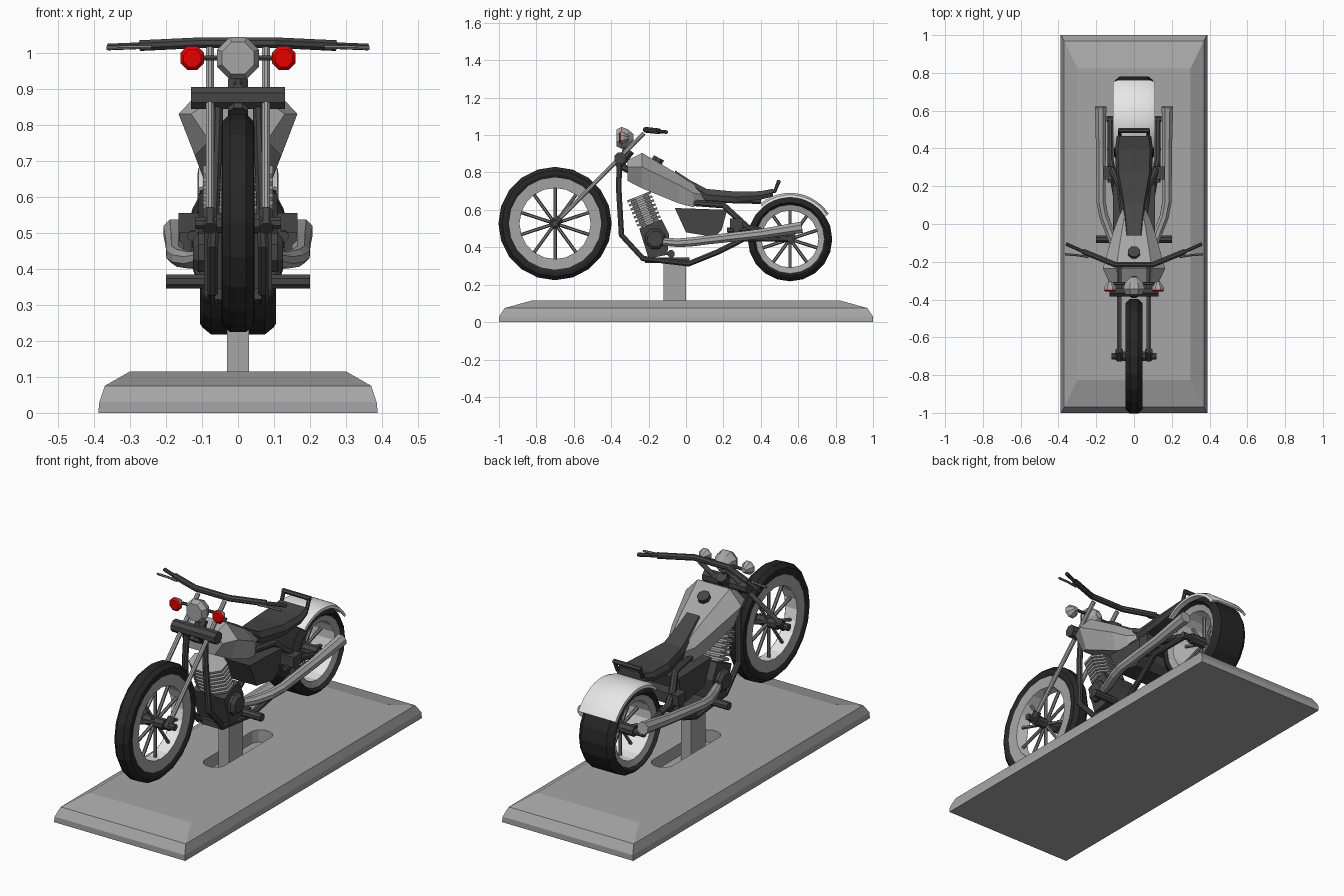
import bpy, bmesh, math
from mathutils import Vector as V

cube = bpy.data.objects.get("Cube")
if cube:
    bpy.data.objects.remove(cube, do_unlink=True)


def material(name, r, g, b):
    m = bpy.data.materials.new(name)
    m.use_nodes = True
    m.diffuse_color = (r, g, b, 1)
    m.node_tree.nodes["Principled BSDF"].inputs["Base Color"].default_value = (r, g, b, 1)
    return m


GREY = material("light grey metal", .38, .38, .38)
MID = material("mid grey metal", .2, .2, .2)
DARK = material("dark grey", .06, .06, .06)
BLACK = material("black rubber", .02, .02, .02)
WHITE = material("white paint", .9, .9, .9)
RED = material("red glass", .8, 0, 0)


def loft(name, rings, mat, closed=False):
    """Skin a list of equal point rings; cap the ends unless closed."""
    bm = bmesh.new()
    rows = [[bm.verts.new(p) for p in ring] for ring in rings]
    n = len(rows[0])
    pairs = list(zip(rows, rows[1:]))
    if closed:
        pairs.append((rows[-1], rows[0]))
    else:
        bm.faces.new(rows[0])
        bm.faces.new(rows[-1])
    for a, b in pairs:
        for i in range(n):
            j = (i + 1) % n
            bm.faces.new((a[i], a[j], b[j], b[i]))
    bmesh.ops.recalc_face_normals(bm, faces=bm.faces)
    mesh = bpy.data.meshes.new(name)
    bm.to_mesh(mesh)
    bm.free()
    mesh.materials.append(mat)
    ob = bpy.data.objects.new(name, mesh)
    bpy.context.collection.objects.link(ob)
    return ob


def tube(name, points, radius, mat, sides=8, wide=1):
    """Sweep a polygon along a path; radius may be one value or one per point."""
    pts = [V(p) for p in points]
    radii = radius if isinstance(radius, (list, tuple)) else [radius] * len(pts)
    span = (pts[-1] - pts[0]).normalized()
    ref = V((0, 0, 1)) if abs(span.x) > .6 else V((1, 0, 0))
    rings = []
    for i, p in enumerate(pts):
        t = (pts[min(i + 1, len(pts) - 1)] - pts[max(i - 1, 0)]).normalized()
        u = (ref - t * ref.dot(t)).normalized()
        w = t.cross(u)
        angles = [(k + .5) * math.tau / sides for k in range(sides)]
        rings.append([p + radii[i] * (u * math.cos(a) * wide + w * math.sin(a)) for a in angles])
    return loft(name, rings, mat)


def box(name, x, y, z, mat):
    return loft(name, [[(x[0], y[0], h), (x[1], y[0], h), (x[1], y[1], h), (x[0], y[1], h)] for h in z], mat)


def lathe(name, profile, cy, cz, mat, start=0, end=360, steps=20):
    """Spin an (x, radius) outline about a sideways axle."""
    full = end - start == 360
    rings = []
    for i in range(steps if full else steps + 1):
        a = math.radians(start + (end - start) * i / steps)
        rings.append([(x, cy + r * math.cos(a), cz + r * math.sin(a)) for x, r in profile])
    return loft(name, rings, mat, closed=full)


def mirrored(half):
    return half + [(-x, r) for x, r in reversed(half)]


def pair(name, points, radius, mat, sides=8):
    for side, s in (("left", 1), ("right", -1)):
        tube(side + "_" + name, [(s * x, y, z) for x, y, z in points], radius, mat, sides)


# Display base with a rounded slot, and its post
base = loft("display_base", [[(-x, -y, z), (x, -y, z), (x, y, z), (-x, y, z)] for x, y, z in
            ((.388, 1, 0), (.385, 1, .03), (.37, .97, .075), (.30, .825, .115))], GREY)
outline = []
for k in range(12):
    a = math.tau * (k + .5) / 12
    outline.append((.06 * math.cos(a), math.copysign(.19, math.sin(a)) + .06 * math.sin(a)))
cutter = loft("slot_cutter", [[(x, y, z) for x, y in outline] for z in (.05, .2)], GREY)
cutter.hide_render = True
cut = base.modifiers.new("slot", "BOOLEAN")
cut.operation, cut.object, cut.solver = "DIFFERENCE", cutter, "EXACT"
bpy.context.view_layer.objects.active = base
bpy.ops.object.modifier_apply(modifier=cut.name)
bpy.data.objects.remove(cutter, do_unlink=True)
box("display_post", (-.03, .03), (-.12, 0), (.045, .33), GREY)


# Wheels
def wheel(name, y, z, radius, rim, hole, half, shoulder, hub):
    lathe(name + "_tyre", mirrored([(half * .85, rim), (half, rim + .3 * (radius - rim)),
          (half * .95, radius - .02), (shoulder, radius)]), y, z, BLACK)
    face = half * .85
    lathe(name + "_rim", mirrored([(face, rim), (face * .9, hole), (face * .9, hole + .008)]), y, z, GREY)
    lathe(name + "_rim_barrel", mirrored([(face * .88, hole + .008), (face * .88, hole)]), y, z, WHITE)
    tube(name + "_hub", [(-hub, y, z), (hub, y, z)], .028, DARK)
    for k in range(10):
        a = math.tau * (k + .5) / 10
        c, s = math.cos(a), math.sin(a)
        tube(name + "_spoke", [(0, y + .02 * c, z + .02 * s),
             (0, y + (hole + .004) * c, z + (hole + .004) * s)], .009, MID, 6)


wheel("front_wheel", -.70, .527, .303, .247, .19, .046, .022, .06)
wheel("rear_wheel", .556, .444, .226, .184, .152, .105, .075, .09)
tube("front_axle", [(-.12, -.70, .527), (.12, -.70, .527)], .018, DARK)
tube("rear_axle", [(-.145, .556, .444), (.145, .556, .444)], .018, DARK)

# Rear fender
fender = lathe("rear_fender", mirrored([(.112, .222), (.11, .236), (.08, .247)]) +
               [(-.075, .238), (.075, .238)], .556, .444, WHITE, 33, 130, 12)

# Front fork, clamp and handlebars
pair("fork_tube", [(.078, -.70, .527), (.078, -.225, 1.01)], .012, GREY)
pair("fork_foot", [(.078, -.715, .512), (.078, -.67, .558)], .021, DARK)
tube("fork_clamp", [(-.13, -.353, .875), (.13, -.353, .875)], .033, DARK)
tube("steering_neck", [(0, -.37, .83), (0, -.30, .92)], .03, DARK)
tube("handlebar", [(-.27, -.145, 1.02), (-.1, -.215, 1.028), (.1, -.215, 1.028), (.27, -.145, 1.02)],
     .016, DARK)
pair("handlebar_grip", [(.26, -.15, 1.02), (.36, -.105, 1.016)], .010, DARK)
pair("hand_lever", [(.24, -.175, 1.015), (.30, -.165, 1.015), (.365, -.16, 1.013)], .006, MID, 6)

# Headlight and red lamps
tube("headlight", [(0, -.372, .985), (0, -.345, .985), (0, -.31, .985), (0, -.28, .985)],
     [.048, .063, .05, .02], GREY)
tube("headlight_stem", [(0, -.32, .95), (0, -.335, .89)], .014, DARK)
tube("lamp_bar", [(-.11, -.315, .985), (.11, -.315, .985)], .008, DARK, 6)
pair("lamp_shell", [(.127, -.35, .985), (.127, -.335, .985), (.127, -.305, .985)], [.036, .034, .012], GREY)
pair("lamp_lens", [(.127, -.358, .985), (.127, -.35, .985)], [.026, .035], RED)

# Fuel tank and cap: y, three heights, three half widths
tank = []
for y, top, mid, low, wt, wm, wl in ((-.312, .865, .83, .755, .08, .13, .08),
                                     (-.235, .905, .83, .715, .095, .165, .12),
                                     (-.04, .79, .735, .635, .065, .11, .09),
                                     (.04, .735, .69, .615, .05, .08, .07),
                                     (.10, .695, .68, .655, .04, .05, .04)):
    tank.append([(-wl, y, low), (-wm, y, mid), (-wt, y, top), (wt, y, top), (wm, y, mid), (wl, y, low)])
loft("fuel_tank", tank, GREY)
tube("tank_cap", [(0, -.16, .85), (0, -.145, .878)], .033, DARK)

# Seat with rear hoop
seat = []
for y, top, low, w in ((-.06, .812, .78, .042), (.02, .76, .72, .05), (.11, .712, .65, .062),
                       (.27, .697, .64, .095), (.40, .70, .655, .10), (.465, .713, .672, .09)):
    seat.append([(-w * .9, y, low), (-w, y, (top + low) / 2), (-w * .85, y, top),
                 (w * .85, y, top), (w, y, (top + low) / 2), (w * .9, y, low)])
loft("seat", seat, DARK)
pair("hoop_post", [(.075, .41, .69), (.075, .475, .70), (.075, .495, .75)], .010, DARK, 6)
tube("seat_hoop", [(-.082, .495, .75), (.082, .495, .75)], .012, DARK, 6)

# Engine: finned cylinder, crankcase, round covers
lean = V((0, .06, -.15))
head = V((0, -.253, .675))
tube("engine_cylinder", [head, head + lean], .055, GREY, 8, 1.4)
for k in range(7):
    p = head + lean * (k / 7)
    tube("cooling_fin", [p, p + lean * .075], .073, GREY, 8, 1.45)
loft("crankcase", [[(x, -.25, .50), (x, -.13, .55), (x, -.09, .47), (x, -.10, .36), (x, -.2, .34)]
                   for x in (-.095, .095)], DARK)
tube("crankcase_cover", [(-.125, -.165, .445), (-.11, -.165, .445), (.11, -.165, .445), (.125, -.165, .445)],
     [.043, .058, .058, .043], DARK)

# Side panel box and lower plate
loft("side_panels", [[(x, -.06, .61), (x, .22, .60), (x, .19, .49), (x, .15, .455), (x, 0, .48)]
                     for x in (-.11, .11)], DARK)
box("skid_plate", (-.065, .065), (-.22, .02), (.315, .345), DARK)

# Frame tubes
pair("cradle_tube", [(.055, -.355, .87), (.06, -.36, .72), (.07, -.345, .465), (.07, -.23, .34),
     (.07, .015, .312), (.10, .17, .375), (.125, .31, .445), (.125, .556, .444)], .016, DARK)
pair("seat_tube", [(.05, .0, .64), (.075, .20, .625), (.11, .27, .56), (.125, .33, .505),
     (.125, .40, .49)], .018, DARK)
pair("swing_arm", [(.125, .22, .49), (.125, .36, .50), (.125, .556, .444)], .016, DARK)
box("rear_bracket", (-.165, .165), (.235, .305), (.50, .555), DARK)
pair("bracket_foot", [(.145, .27, .45), (.145, .27, .51)], .024, DARK, 4)
tube("backbone_tube", [(0, -.34, .83), (0, 0, .66), (0, .4, .65)], .02, DARK)

# Foot pegs
pair("foot_peg", [(.06, -.08, .365), (.2, -.08, .365)], .021, DARK)

# Exhaust pipes
pair("exhaust_pipe", [(.10, -.125, .43), (.13, -.04, .424), (.16, .04, .43), (.175, .12, .44),
     (.175, .40, .472), (.177, .62, .507)], [.022, .025, .026, .026, .028, .033], GREY)

# Smooth the fender
bpy.ops.object.select_all(action="DESELECT")
bpy.context.view_layer.objects.active = fender
fender.select_set(True)
bpy.ops.object.shade_smooth_by_angle(angle=math.radians(25))
